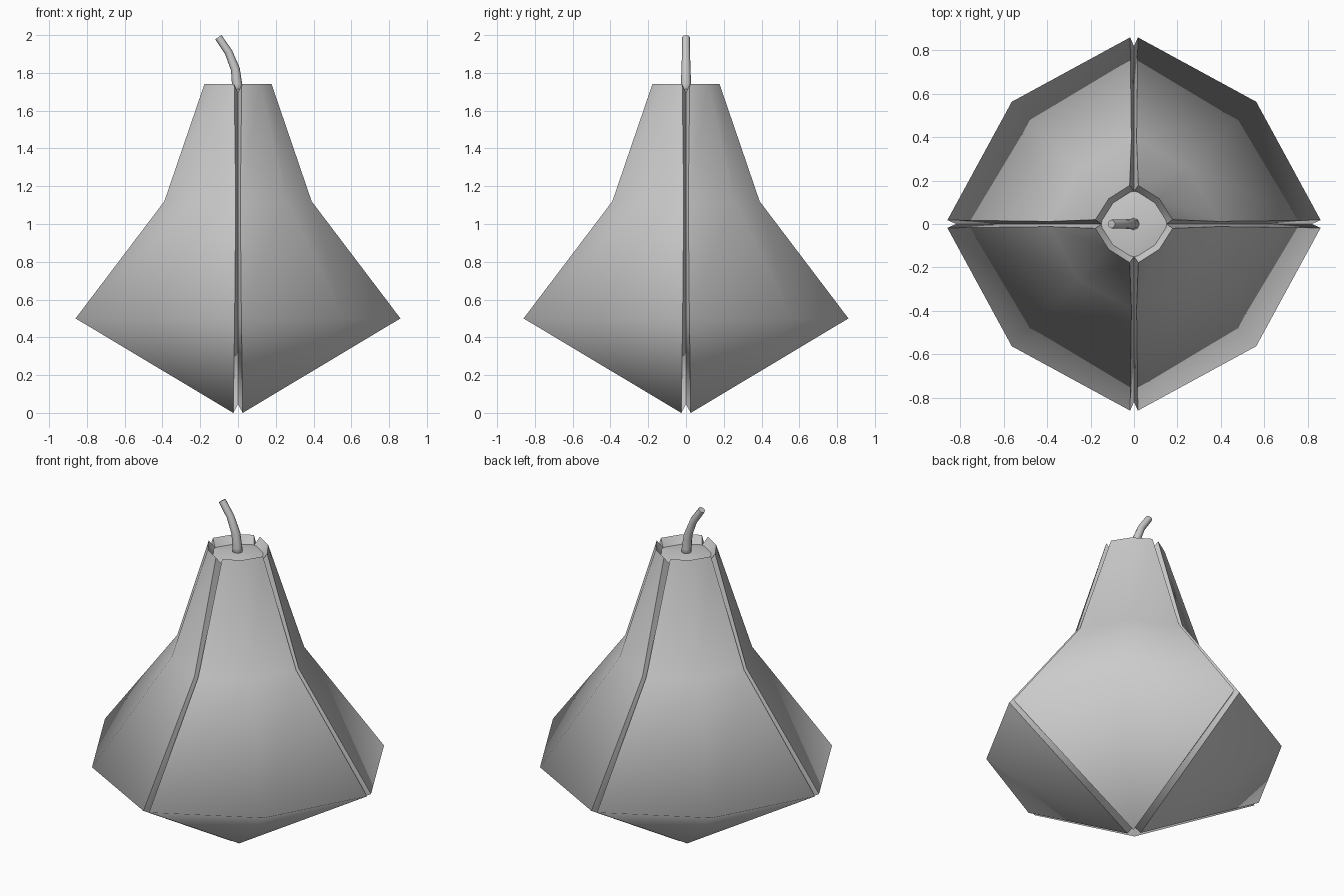
import bpy, bmesh, math
from mathutils import Vector, Matrix

if "Cube" in bpy.data.objects:
    bpy.data.objects.remove(bpy.data.objects["Cube"])

DIAG = 0.655      # diagonal corner coordinate relative to the axis radius
# outer radius, z, half groove width, groove floor radius, groove floor z
RINGS = [(0.025, 0.0, 0.025, 0.0, 0.045),
         (0.86, 0.50, 0.018, 0.82, 0.50),
         (0.39, 1.12, 0.012, 0.36, 1.11),
         (0.178, 1.74, 0.02, 0.15, 1.695)]


def finish(name, bm):
    bmesh.ops.remove_doubles(bm, verts=bm.verts, dist=0.0005)
    bmesh.ops.recalc_face_normals(bm, faces=bm.faces)
    for f in bm.faces:
        f.smooth = True
    mesh = bpy.data.meshes.new(name)
    bm.to_mesh(mesh)
    bm.free()
    ob = bpy.data.objects.new(name, mesh)
    bpy.context.collection.objects.link(ob)
    return ob


# Pear body: four faceted panels separated by V grooves
bm = bmesh.new()
rings = []
for i, (r, z, h, gr, gz) in enumerate(RINGS):
    d = h if i == 0 else DIAG * r
    quarter = [(gr, 0, gz), (r, h, z), (d, d, z), (h, r, z)]
    rings.append([bm.verts.new(Matrix.Rotation(q * math.pi / 2, 3, 'Z') @ Vector(p))
                  for q in range(4) for p in quarter])

# recessed top ring, sharing the groove floor points
inner = []
for k, v in enumerate(rings[-1]):
    if k % 4 == 0:
        inner.append(v)
    else:
        inner.append(bm.verts.new((v.co.x * 0.83, v.co.y * 0.83, 1.695)))
centre = bm.verts.new((0, 0, 1.72))

for a, b in zip(rings, rings[1:]):
    for k in range(16):
        n = (k + 1) % 16
        bm.faces.new((a[k], a[n], b[n], b[k]))
top = rings[-1]
for k in range(16):
    n = (k + 1) % 16
    loop = []
    for v in (top[k], top[n], inner[n], inner[k]):
        if v not in loop:
            loop.append(v)
    bm.faces.new(loop)
    bm.faces.new((inner[k], inner[n], centre))

# hard edges along the grooves and around the top
for a, b in zip(rings, rings[1:]):
    for k in range(16):
        if k % 4 != 2:
            bm.edges.get((a[k], b[k])).smooth = False
for loop in (top, inner):
    for k in range(16):
        e = bm.edges.get((loop[k], loop[(k + 1) % 16]))
        if e:
            e.smooth = False
finish("pear_body", bm)

# Curved stem: tapered eight-sided tube
path = [(0.0, 1.69, 0.028), (-0.005, 1.74, 0.027), (-0.014, 1.82, 0.024),
        (-0.05, 1.91, 0.021), (-0.104, 1.989, 0.020)]
bm = bmesh.new()
pts = [Vector((x, 0, z)) for x, z, r in path]
prev = None
for i, (x, z, r) in enumerate(path):
    t = (pts[min(i + 1, len(pts) - 1)] - pts[max(i - 1, 0)]).normalized()
    side = Vector((0, 1, 0))
    across = side.cross(t)
    ring = [bm.verts.new(pts[i] + r * (math.cos(a) * across + math.sin(a) * side))
            for a in (k * math.pi / 4 for k in range(8))]
    if prev:
        for k in range(8):
            n = (k + 1) % 8
            bm.faces.new((prev[k], prev[n], ring[n], ring[k]))
    else:
        bm.faces.new(ring[::-1])
    prev = ring
cap = bm.faces.new(prev)
for e in cap.edges:
    e.smooth = False
finish("stem", bm)
